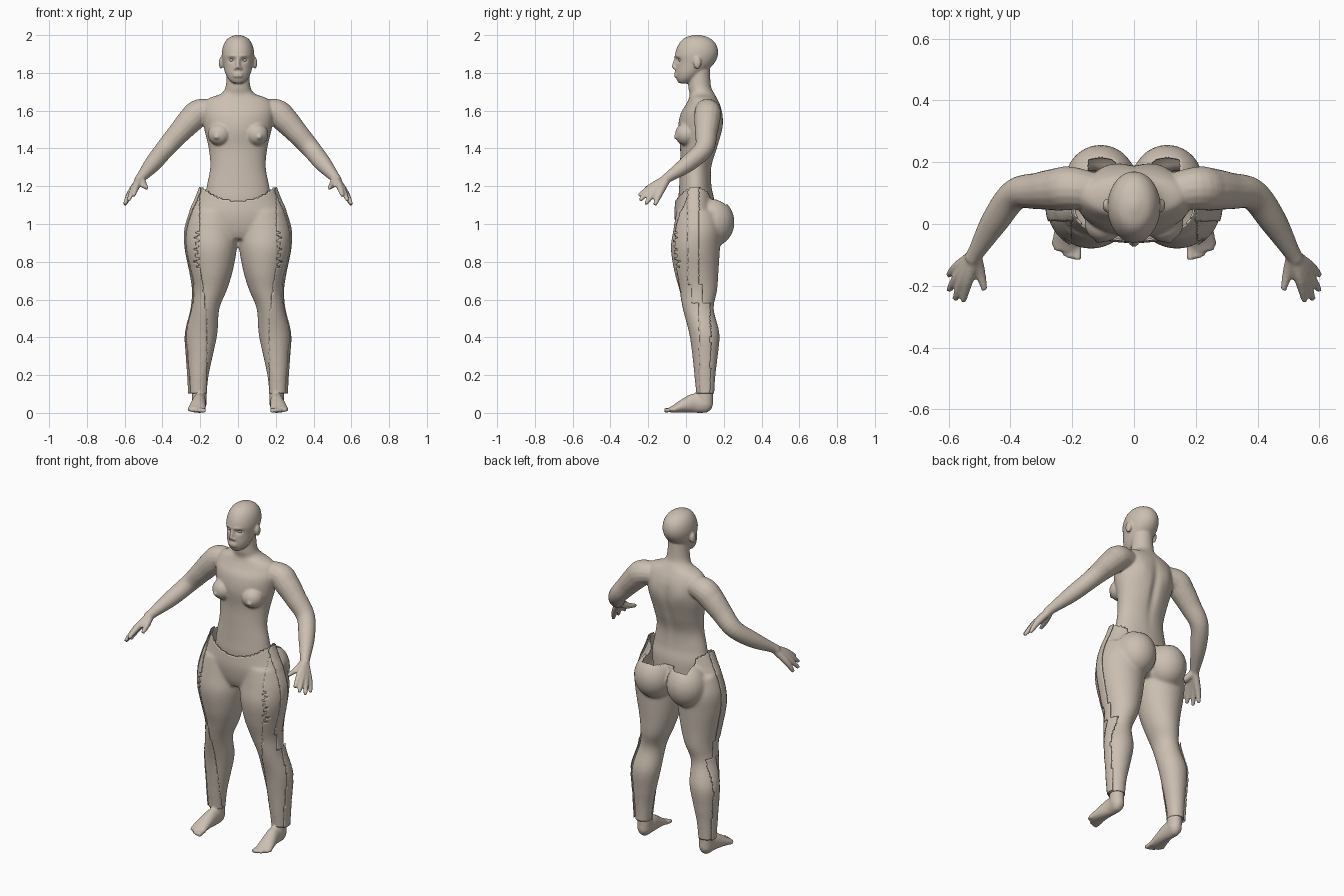
import bpy, bmesh, math
from mathutils import Vector, Matrix

cube = bpy.data.objects.get("Cube")
if cube:
    bpy.data.objects.remove(cube)

skin = bpy.data.materials.new("warm_clay")
skin.use_nodes = True
tone = (0.60, 0.52, 0.44, 1)
skin.diffuse_color = tone
skin.node_tree.nodes["Principled BSDF"].inputs["Base Color"].default_value = tone
SIDES = (1, -1)


def ease(rows, steps=5):
    """Smooth curve through rows of numbers."""
    out, last = [], len(rows) - 1
    for i in range(last):
        a, b, c, d = (rows[min(max(i + k, 0), last)] for k in (-1, 0, 1, 2))
        for k in range(steps):
            t = k / steps
            out.append([q + t / 2 * (r - p + t * (2 * p - 5 * q + 4 * r - s + t * (3 * (q - r) + s - p)))
                        for p, q, r, s in zip(a, b, c, d)])
    return out + [rows[-1]]


def loft(bm, rows, level=False, side=1, seg=28):
    """Closed tube through rows of x, y, z, width radius, depth radius."""
    rows = ease(rows)
    points = [Vector(r[:3]) for r in rows]
    rings = []
    for i, r in enumerate(rows):
        u, v = Vector((1, 0, 0)), Vector((0, 1, 0))
        if not level:
            t = points[min(i + 1, len(rows) - 1)] - points[max(i - 1, 0)]
            u = t.cross(Vector((0, 0, 1))).normalized()
            v = u.cross(t).normalized()
        ring = []
        for k in range(seg):
            a = math.tau * k / seg
            p = points[i] + u * max(r[3], .002) * math.cos(a) + v * max(r[4], .002) * math.sin(a)
            ring.append(bm.verts.new((p.x * side, p.y, p.z)))
        rings.append(ring)
    for a, b in zip(rings, rings[1:]):
        for k in range(seg):
            n = (k + 1) % seg
            bm.faces.new((a[k], a[n], b[n], b[k]))
    bm.faces.new(rings[0])
    bm.faces.new(rings[-1])


def tube(bm, path, side):
    loft(bm, [(*p, p[-1]) for p in path], side=side, seg=16)


def blob(bm, centre, radii, side=1):
    place = Matrix.Translation((centre[0] * side, *centre[1:])) @ Matrix.Diagonal((*radii, 1))
    bmesh.ops.create_uvsphere(bm, u_segments=24, v_segments=16, radius=1, matrix=place)


def fuse(bm, voxel, passes):
    """Merge the overlapping parts into one smooth skin."""
    bmesh.ops.recalc_face_normals(bm, faces=bm.faces)
    mesh = bpy.data.meshes.new("rough")
    bm.to_mesh(mesh)
    bm.free()
    rough = bpy.data.objects.new("rough", mesh)
    bpy.context.collection.objects.link(rough)
    remesh = rough.modifiers.new("fuse", 'REMESH')
    remesh.mode = 'VOXEL'
    remesh.voxel_size = voxel
    relax = rough.modifiers.new("relax", 'SMOOTH')
    relax.factor, relax.iterations = .5, passes
    graph = bpy.context.evaluated_depsgraph_get()
    result = bpy.data.meshes.new_from_object(rough.evaluated_get(graph))
    bpy.data.objects.remove(rough)
    out = bmesh.new()
    out.from_mesh(result)
    return out


def press(bm, centre, radii, push):
    """Soft push along y, mirrored in x."""
    for v in bm.verts:
        p = (abs(v.co.x), v.co.y, v.co.z)
        d = sum(((a - b) / r) ** 2 for a, b, r in zip(p, centre, radii))
        if d < 6:
            v.co.y += push * math.exp(-d)


def finish(bm, name, thick=0):
    mesh = bpy.data.meshes.new(name)
    bm.to_mesh(mesh)
    mesh.materials.clear()
    mesh.materials.append(skin)
    mesh.shade_smooth()
    obj = bpy.data.objects.new(name, mesh)
    bpy.context.collection.objects.link(obj)
    if thick:
        shell = obj.modifiers.new("cloth", 'SOLIDIFY')
        shell.thickness, shell.offset = thick, -1


def keep(bm, rule):
    bmesh.ops.delete(bm, geom=[f for f in bm.faces if not rule(f.calc_center_median())], context='FACES')


# Torso and neck: height, depth centre, half width, half depth
body = bmesh.new()
torso = [(1.0, .06, .16, .09), (1.12, .055, .175, .095), (1.2, .05, .165, .086), (1.3, .052, .147, .084),
         (1.4, .068, .155, .099), (1.5, .076, .178, .118), (1.58, .082, .19, .112), (1.63, .09, .185, .092),
         (1.665, .09, .155, .075), (1.69, .085, .09, .066), (1.73, .072, .065, .06), (1.83, .07, .058, .056)]
loft(body, [(0, y, z, w, d) for z, y, w, d in torso], level=True, seg=48)

# Head
head = [(1.745, -.012, .028, .026), (1.765, 0, .05, .05), (1.8, .02, .068, .076), (1.85, .047, .08, .102),
        (1.9, .056, .086, .114), (1.95, .06, .076, .1), (1.985, .058, .05, .066), (2.002, .058, .008, .012)]
loft(body, [(0, y, z, w, d) for z, y, w, d in head], level=True, seg=40)
loft(body, [(0, -.05, 1.885, .009, .009), (0, -.06, 1.85, .01, .012), (0, -.066, 1.825, .014, .01)])
for lip in (1.783, 1.795):
    blob(body, (0, -.05, lip), (.027, .014, .007))

# Fingertips from index to little finger, then the thumb
tips = [(.553, -.25, 1.15), (.58, -.245, 1.125), (.6, -.215, 1.105), (.6, -.165, 1.1), (.483, -.215, 1.19)]
knuckles = [(.537, -.18, 1.2), (.553, -.18, 1.185), (.566, -.165, 1.17), (.572, -.14, 1.16), (.5, -.15, 1.21)]

for s in SIDES:
    blob(body, (.098, .002, 1.475), (.062, .06, .06), s)
    blob(body, (.113, -.052, 1.462), (.014, .012, .014), s)
    blob(body, (.09, .06, 1.853), (.012, .021, .032), s)
    blob(body, (.013, -.056, 1.824), (.009, .011, .008), s)
    # Arm and hand
    tube(body, [(.1, .1, 1.6, .055), (.2, .115, 1.592, .07), (.25, .112, 1.55, .069), (.31, .107, 1.485, .06),
                (.385, .095, 1.4, .051), (.45, .01, 1.32, .045), (.51, -.09, 1.25, .028), (.525, -.115, 1.23, .027)], s)
    for tip, knuckle in zip(tips, knuckles):
        tube(body, [(.515, -.1, 1.24, .022), (*knuckle, .018), (*tip, .01)], s)
    # Foot, ankle and toes
    loft(body, [(.205, .14, .04, .014, .02), (.205, .115, .045, .034, .044), (.205, .05, .052, .036, .052),
                (.212, -.01, .038, .042, .037), (.218, -.06, .022, .047, .021), (.218, -.085, .016, .04, .014)], side=s)
    loft(body, [(.205, .098, z, .038, .045) for z in (.04, .12, .3)], level=True, side=s)
    for k in range(5):
        x = .182 + .019 * k
        reach = -.115 + .003 * k * k
        tube(body, [(x, -.06, .018, .011), (x, reach, .012, .013 - .001 * k)], s)

body = fuse(body, .006, 5)
press(body, (.033, -.05, 1.868), (.018, .05, .012), .014)
press(body, (.03, -.05, 1.89), (.025, .04, .007), -.005)
press(body, (0, .2, 1.42), (.025, .08, .16), -.014)
press(body, (.09, .2, 1.55), (.045, .06, .06), .008)
for v in body.verts:
    v.co.z = max(v.co.z, 0)
for s in SIDES:
    eye = bmesh.new()
    blob(eye, (.033, -.028, 1.867), (.014, .012, .009), s)
    finish(eye, "left_eye" if s > 0 else "right_eye")
finish(body, "body")

# Trousers: hips, legs and seat
cloth = bmesh.new()
hips = [(.92, .05, .14, .08), (.97, .05, .22, .1), (1.05, .05, .25, .112), (1.13, .05, .22, .106),
        (1.2, .05, .195, .1), (1.28, .05, .19, .1)]
loft(cloth, [(0, y, z, w, d) for z, y, w, d in hips], level=True, seg=48)
leg = [(.05, .21, .105, .044, .045), (.1, .21, .105, .044, .045), (.2, .207, .103, .052, .053),
       (.3, .2, .104, .066, .064), (.42, .19, .1, .081, .077), (.55, .17, .068, .071, .079), (.65, .146, .065, .087, .1),
       (.75, .138, .055, .11, .117), (.87, .139, .05, .133, .13), (.97, .138, .06, .136, .127), (1.07, .125, .06, .12, .11)]
for s in SIDES:
    loft(cloth, [(x, y, z, w, d) for z, x, y, w, d in leg], level=True, side=s, seg=36)
    blob(cloth, (.108, .14, 1.01), (.115, .117, .13), s)
cloth = fuse(cloth, .009, 6)


def waist(p):
    if p.y > .12:
        return 1.19 if abs(p.x) > .15 else 1.105
    return 1.12 + .07 * min(abs(p.x) / .19, 1) ** 2


keep(cloth, lambda p: .1 < p.z < waist(p))


# Loose outer panels with a jagged front edge
def front_edge(z):
    edge = .165 + .04 * min(max((z - .5) / .3, 0), 1)
    if .77 < z < .96:
        edge += .03 * abs((z / .032) % 1 * 2 - 1)
    return edge


def back_edge(z):
    return .09 if z < .58 else .05 if z < .68 else .03


def panel(name, rule, lift):
    bm = cloth.copy()
    bm.normal_update()
    for v in bm.verts:
        v.co += v.normal * lift
    keep(bm, rule)
    finish(bm, name, .004)


panel("front_panels", lambda p: abs(p.x) > front_edge(p.z) and p.y < back_edge(p.z), .006)
panel("side_panels", lambda p: abs(p.x) > .2 and -.02 < p.y - back_edge(p.z) < .04, .011)
finish(cloth, "trousers", .006)
